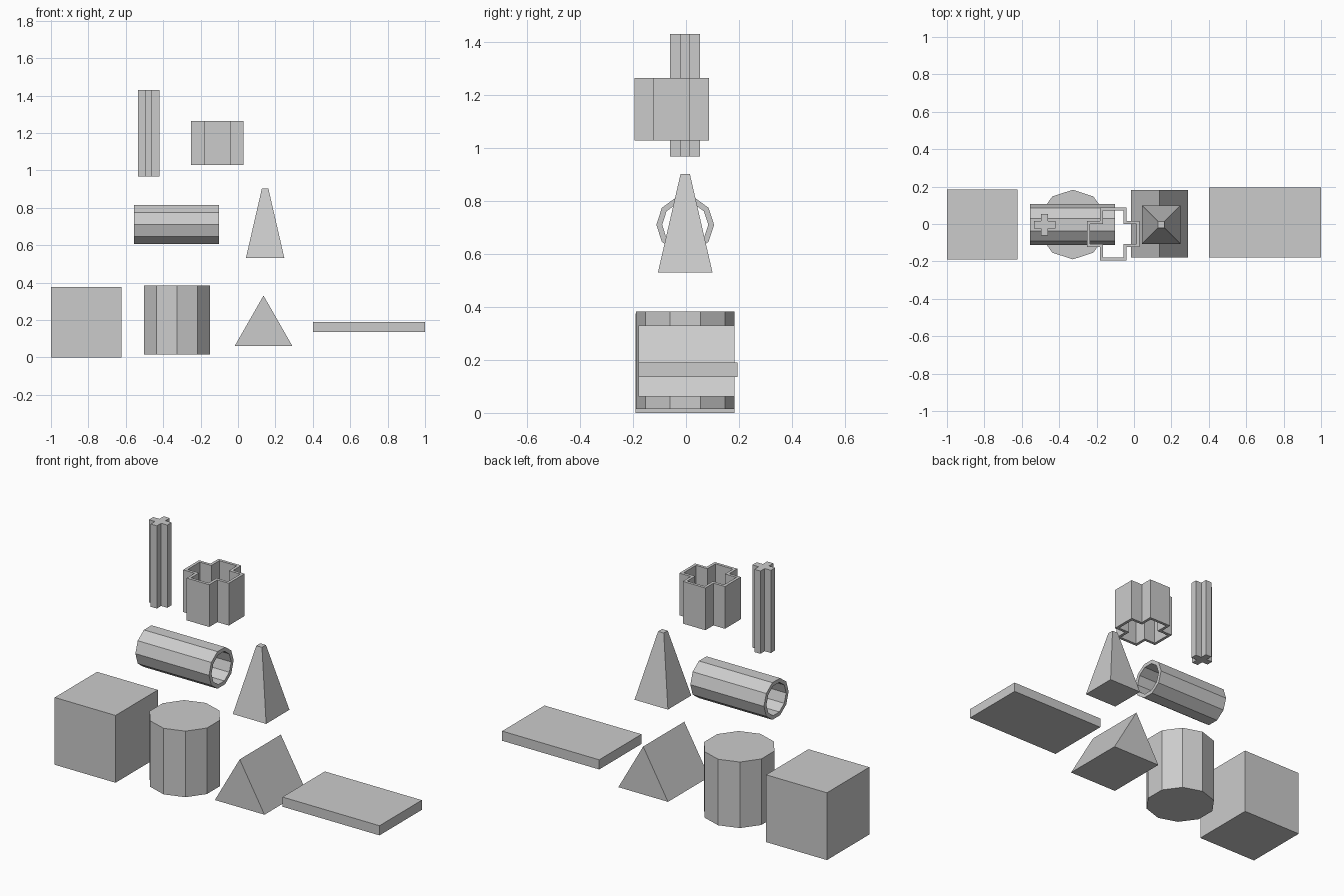
import bpy, bmesh
from math import sin, cos, pi

if "Cube" in bpy.data.objects:
    bpy.data.objects.remove(bpy.data.objects["Cube"])

CY = -0.003  # shared centre line in y


def finish(name, bm):
    bmesh.ops.recalc_face_normals(bm, faces=bm.faces)
    me = bpy.data.meshes.new(name)
    bm.to_mesh(me)
    bm.free()
    ob = bpy.data.objects.new(name, me)
    bpy.context.collection.objects.link(ob)
    return ob


def loft(name, lower, upper, inner_lower=None, inner_upper=None):
    """Join two matching rings; with inner rings the result is a hollow shell."""
    bm = bmesh.new()
    rings = [[bm.verts.new(p) for p in r]
             for r in (lower, upper, inner_upper, inner_lower) if r]
    n = len(lower)
    if inner_lower:
        pairs = list(zip(rings, rings[1:] + rings[:1]))
    else:
        pairs = [(rings[0], rings[1])]
        bm.faces.new(rings[0])
        bm.faces.new(rings[1])
    for a, b in pairs:
        for i in range(n):
            j = (i + 1) % n
            bm.faces.new((a[i], a[j], b[j], b[i]))
    return finish(name, bm)


def extrude(name, axis, lo, hi, profile, hole=None):
    """Extrude a 2D profile along axis; profile is (x,y), (x,z) or (y,z)."""
    k = 'xyz'.index(axis)

    def place(pts, v):
        return pts and [p[:k] + (v,) + p[k:] for p in pts]
    return loft(name, place(profile, lo), place(profile, hi),
                place(hole, lo), place(hole, hi))


def rect(cx, cy, hx, hy):
    return [(cx - hx, cy - hy), (cx + hx, cy - hy), (cx + hx, cy + hy), (cx - hx, cy + hy)]


def polygon(cx, cy, r, n=10, start=0.0):
    return [(cx + r * cos(start + 2 * pi * i / n), cy + r * sin(start + 2 * pi * i / n))
            for i in range(n)]


def cross(cx, cy, h, a):
    # one arm (inner corner plus two tips), turned four times
    pts, arm = [], [(a, -a), (h, -a), (h, a)]
    for _ in range(4):
        pts += [(cx + x, cy + y) for x, y in arm]
        arm = [(-y, x) for x, y in arm]
    return pts


# bottom row: cube, ten-sided cylinder, triangular prism, slab
extrude("cube", 'z', 0, 0.376, rect(-0.812, CY, 0.188, 0.187))
extrude("cylinder", 'z', 0.014, 0.383, polygon(-0.327, CY, 0.186, start=pi / 2))
extrude("triangular_prism", 'y', -0.18, 0.183,
        [(-0.017, 0.062), (0.29, 0.062), (0.1365, 0.33)])
extrude("slab", 'z', 0.136, 0.19, rect(0.7, 0.008, 0.3, 0.187))

# middle row: ten-sided open tube lying along x, truncated pyramid
extrude("tube", 'x', -0.556, -0.101, polygon(CY, 0.71, 0.109), polygon(CY, 0.71, 0.087))
loft("truncated_pyramid",
     [p + (0.53,) for p in rect(0.145, CY, 0.103, 0.103)],
     [p + (0.902,) for p in rect(0.145, CY, 0.0175, 0.0175)])

# top row: solid cross bar, hollow cross-shaped sleeve
extrude("cross_bar", 'z', 0.968, 1.43, cross(-0.478, -0.004, 0.057, 0.019))
T = 0.016
extrude("cross_sleeve", 'z', 1.028, 1.264, cross(-0.111, -0.054, 0.141, 0.07),
        cross(-0.111, -0.054, 0.141 - T, 0.07 - T))
